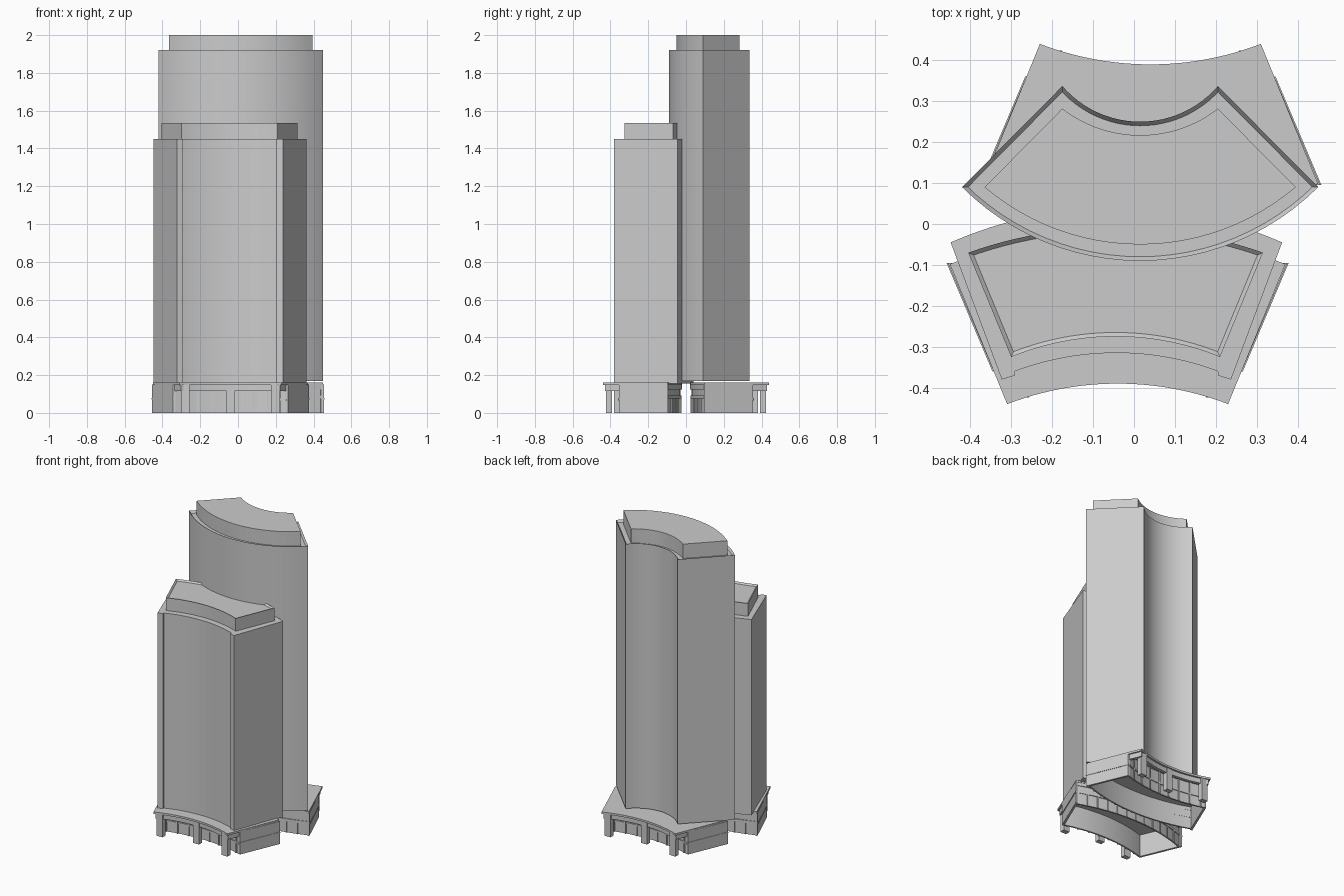
import bpy, bmesh, math
from mathutils import Vector

cube = bpy.data.objects.get("Cube")
if cube:
    bpy.data.objects.remove(cube, do_unlink=True)

grey = bpy.data.materials.new("concrete_grey")
grey.use_nodes = True
COLOUR = (0.6, 0.6, 0.6, 1)
grey.diffuse_color = COLOUR
grey.node_tree.nodes["Principled BSDF"].inputs["Base Color"].default_value = COLOUR


def arc(half, y, apex, n=24):
    """Arc from -half to +half whose middle reaches apex."""
    sag = apex - y
    r = (half * half + sag * sag) / (2 * abs(sag))
    a = math.asin(half / r)
    s = math.copysign(1, sag)
    angles = [a * (2 * i / n - 1) for i in range(n + 1)]
    return [(r * math.sin(t), apex - s * r * (1 - math.cos(t))) for t in angles]


def outline(side, front, back):
    """Symmetrical plan: side points run front to back, arcs join both sides."""
    mirror = [(-x, y) for x, y in reversed(side)]
    rear = arc(*side[-1], back)[::-1]
    return side + rear[1:-1] + mirror + arc(*side[0], front)[1:-1]


def strip(path, t):
    """Closed plan of a thin wall, thickened to the left of the path."""
    pts = [Vector(p) for p in path]
    inner = []
    for i, p in enumerate(pts):
        d = [(b - a).normalized() for a, b in zip(pts[max(i - 1, 0):i + 1], pts[max(i, 1):i + 2])]
        dirs = [(pts[j + 1] - pts[j]).normalized() for j in (i - 1, i) if 0 <= j < len(pts) - 1]
        m = sum(dirs, Vector((0, 0))).normalized()
        n = Vector((-m.y, m.x))
        inner.append(p + n * t / max(m.dot(dirs[0]), 0.4))
    return list(path) + [tuple(p) for p in reversed(inner)]


def prism(name, plan, z0, z1, cx=0, turn=1, rim=0, depth=0.015):
    bm = bmesh.new()
    verts = [bm.verts.new(((x + cx) * turn, y * turn, z0)) for x, y in plan]
    base = bm.faces.new(verts)
    res = bmesh.ops.extrude_face_region(bm, geom=[base])
    top_verts = [g for g in res["geom"] if isinstance(g, bmesh.types.BMVert)]
    bmesh.ops.translate(bm, verts=top_verts, vec=(0, 0, z1 - z0))
    bmesh.ops.recalc_face_normals(bm, faces=bm.faces)
    if rim:
        top = [f for f in bm.faces if f.normal.z > 0.9]
        bmesh.ops.inset_region(bm, faces=top, thickness=rim, use_even_offset=True)
        bmesh.ops.translate(bm, verts=list(top[0].verts), vec=(0, 0, -depth))
    mesh = bpy.data.meshes.new(name)
    bm.to_mesh(mesh)
    bm.free()
    mesh.materials.append(grey)
    ob = bpy.data.objects.new(name, mesh)
    bpy.context.collection.objects.link(ob)
    bpy.ops.object.select_all(action="DESELECT")
    ob.select_set(True)
    bpy.context.view_layer.objects.active = ob
    bpy.ops.object.shade_smooth_by_angle(angle=math.radians(25))
    return ob


def post(name, x, y, w, d, z0, z1, cx, turn):
    plan = [(x - w, y - d), (x + w, y - d), (x + w, y + d), (x - w, y + d)]
    prism(name, plan, z0, z1, cx, turn)


# Tall rear tower with parapet and penthouse
prism("rear_tower", outline([(0.435, 0.09), (0.19, 0.337)], -0.09, 0.25),
      0.17, 1.92, 0.015, rim=0.01)
prism("rear_penthouse", outline([(0.38, 0.09), (0.19, 0.282)], -0.05, 0.217),
      1.9, 2.0, 0.015)

# Shorter front tower with corner fins and parapet penthouse
fins = [(0.248, -0.36), (0.248, -0.37), (0.28, -0.38), (0.405, -0.045)]
prism("front_tower", outline(fins, -0.315, 0.04), 0.155, 1.45, -0.043)
prism("front_penthouse", outline([(0.255, -0.325), (0.36, -0.07)], -0.275, -0.008),
      1.44, 1.535, -0.045, rim=0.01, depth=0.01)

# Two matching podiums, one turned half way round
CX = -0.04
for label, turn in (("front", 1), ("rear", -1)):
    def part(name, plan, z0, z1):
        prism(f"{label}_{name}", plan, z0, z1, CX, turn)

    # Roof deck and stepped fascia
    part("podium_deck", outline([(0.27, -0.44), (0.41, -0.098)], -0.39, -0.02), 0.147, 0.16)
    part("podium_fascia", strip(arc(0.265, -0.428, -0.377), 0.02), 0.115, 0.147)

    # Hollow side and rear walls
    back = arc(0.402, -0.102, -0.03)[::-1]
    part("rear_wall", strip(back, 0.01), 0, 0.147)
    part("rear_upper_band", strip(arc(0.405, -0.1, -0.021)[::-1], 0.015), 0.125, 0.147)
    part("rear_lower_band", strip(arc(0.405, -0.1, -0.023)[::-1], 0.015), 0.075, 0.092)
    for i, (x, y) in enumerate(back[2:-2:2]):
        post(f"{label}_rear_mullion_{i}", x, y, 0.004, 0.005, 0, 0.075, CX, turn)
    for s, hand in ((1, "left"), (-1, "right")):
        wall = [(0.305, -0.355), (0.415, -0.095), (0.4, -0.095), (0.29, -0.355)]
        part(f"{hand}_side_wall", [(s * x, y) for x, y in wall], 0, 0.15)
        ledge = [(0.306, -0.36), (0.418, -0.095), (0.4, -0.095), (0.29, -0.36)]
        part(f"{hand}_side_ledge", [(s * x, y) for x, y in ledge], 0.072, 0.08)
        beam = [(0.263, -0.43), (0.295, -0.355), (0.275, -0.355), (0.24, -0.42)]
        part(f"{hand}_side_beam", [(s * x, y) for x, y in beam], 0.115, 0.147)

    # Recessed shopfront
    shop = arc(0.295, -0.355, -0.31)
    part("shopfront", strip(shop, 0.01), 0, 0.147)
    part("shopfront_band", strip(arc(0.295, -0.36, -0.315), 0.01), 0.065, 0.075)
    for i, (x, y) in enumerate(shop[2:-1:3]):
        post(f"{label}_shop_mullion_{i}", x, y, 0.005, 0.006, 0, 0.147, CX, turn)

    # Three columns under the fascia
    for i, (x, y) in enumerate(((-0.238, -0.408), (0, -0.366), (0.238, -0.408))):
        post(f"{label}_column_{i}", x, y, 0.022, 0.016, 0, 0.147, CX, turn)
